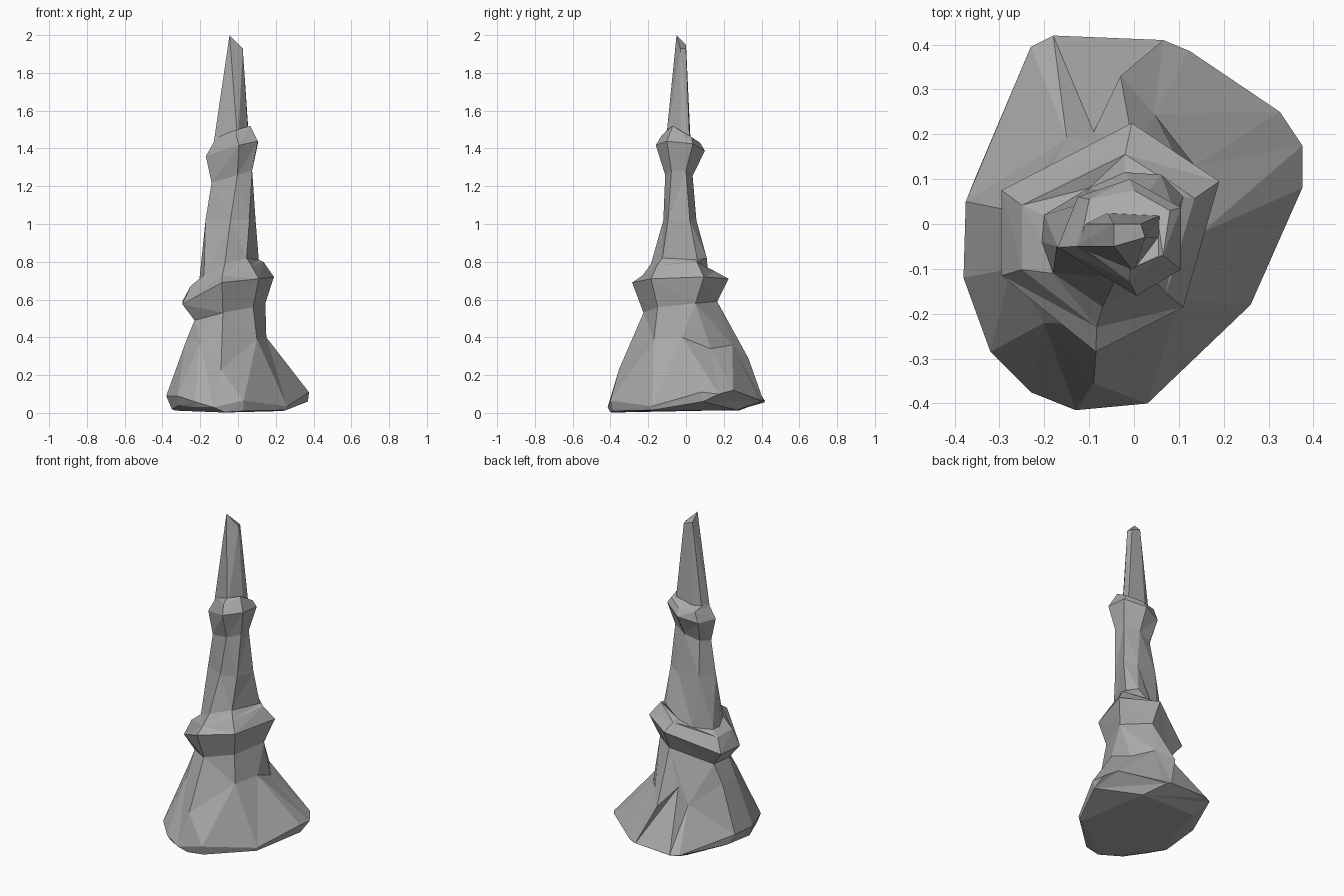
import bpy, bmesh
from math import atan2, tau
from mathutils import Vector

cube = bpy.data.objects.get("Cube")
if cube:
    bpy.data.objects.remove(cube, do_unlink=True)

stone = bpy.data.materials.new("grey_stone")
stone.use_nodes = True
grey = (0.4, 0.4, 0.4, 1)
stone.diffuse_color = grey
bsdf = stone.node_tree.nodes["Principled BSDF"]
bsdf.inputs["Base Color"].default_value = grey
bsdf.inputs["Roughness"].default_value = 0.9


def fit(outline, left, right, front, back, height, tilt=0, lean=0):
    """Stretch an outline into a rectangle, tilt it along x and lean it along y."""
    xs, ys = [p[0] for p in outline], [p[1] for p in outline]
    ring = []
    for p in outline:
        x = left + (right - left) * (p[0] - min(xs)) / (max(xs) - min(xs))
        y = front + (back - front) * (p[1] - min(ys)) / (max(ys) - min(ys))
        ring.append((x, y, height + tilt * x + lean * y))
    return ring


def angles(ring):
    """Unwrapped angles of a counter-clockwise ring about its centre."""
    mid = sum((v.co for v in ring), Vector()) / len(ring)
    result = [atan2(v.co.y - mid.y, v.co.x - mid.x) for v in ring]
    for i in range(1, len(result)):
        while result[i] < result[i - 1]:
            result[i] += tau
    return result


def bridge(bm, low, high):
    """Join two rings of any point count with triangles, by angle."""
    a = angles(low)
    gap = lambda t: abs((t - a[0] + tau / 2) % tau - tau / 2)
    hi_angles = angles(high)
    start = min(range(len(high)), key=lambda k: gap(hi_angles[k]))
    high = high[start:] + high[:start]
    b = angles(high)
    shift = round((a[0] - b[0]) / tau) * tau
    b = [t + shift for t in b]
    a.append(a[0] + tau)
    b.append(b[0] + tau)
    i = j = 0
    while i < len(low) or j < len(high):
        p, q = low[i % len(low)], high[j % len(high)]
        if j == len(high) or (i < len(low) and a[i + 1] <= b[j + 1]):
            i += 1
            bm.faces.new((p, low[i % len(low)], q))
        else:
            j += 1
            bm.faces.new((p, high[j % len(high)], q))


def loft(name, rings):
    bm = bmesh.new()
    loops = [[bm.verts.new(p) for p in ring] for ring in rings]
    for low, high in zip(loops, loops[1:]):
        bridge(bm, low, high)
    bm.faces.new(loops[0][::-1])
    bm.faces.new(loops[-1])
    bmesh.ops.recalc_face_normals(bm, faces=bm.faces[:])
    mesh = bpy.data.meshes.new(name)
    bm.to_mesh(mesh)
    bm.free()
    mesh.materials.append(stone)
    obj = bpy.data.objects.new(name, mesh)
    bpy.context.collection.objects.link(obj)


# Flat sole and the edge of the underside around it
sole = [(-.33, -.13, .012), (-.07, -.39, .002), (.24, -.17, .01), (.16, .27, .015), (-.2, .28, .012)]
underside = [(-.35, -.13, .02), (-.31, -.26, .04), (-.22, -.36, .03), (-.07, -.4, .004),
             (.03, -.385, .01), (.255, -.178, .015), (.37, .09, .06), (.09, .395, .06),
             (-.18, .415, .055), (-.227, .39, .055), (-.355, .1, .05)]

# Widest edge of the foot
foot = [(-.38, -.12, .09), (-.32, -.285, .09), (-.23, -.375, .06), (-.13, -.415, .03),
        (.03, -.4, .065), (.26, -.18, .035), (.375, .08, .11), (.375, .175, .1),
        (.325, .25, .12), (.125, .385, .07), (.065, .41, .065), (-.18, .42, .06),
        (-.23, .395, .06), (-.375, .05, .1)]

# Lumpy skirt: a front ridge, a spur at the back and a crevice on each side of it
skirt = [(-.275, -.1, .38), (-.2, -.22, .38), (-.09, -.355, .23), (.1, -.17, .39),
         (.15, -.02, .4), (.135, .13, .34), (.045, .245, .36), (-.03, .33, .29),
         (-.09, .205, .38), (-.15, .19, .28), (-.275, .03, .38)]
waist = [(-.23, -.1, .49), (-.08, -.225, .53), (.08, -.15, .56),
         (.145, .05, .58), (0, .165, .59), (-.225, .045, .5)]

# Outlines of the two collars
wide = [(-.295, -.115, .575), (-.085, -.285, .69), (.11, -.185, .71),
        (.19, .095, .72), (-.005, .225, .71), (-.295, .075, .59)]
narrow = [(-.17, -.05), (.005, -.16), (.105, -.1), (.105, .04), (-.01, .105), (-.125, .065)]

# Where the shaft grows out of the lower collar, lower at the back
root = [(-.205, -.04, .7), (-.18, -.11, .73), (-.07, -.185, .79), (.045, -.125, .82),
        (.11, .06, .81), (.06, .11, .82), (-.02, .115, .76), (-.1, .08, .71), (-.2, .02, .7)]

loft("lower_rock", [
    sole,
    underside,
    foot,
    skirt,
    waist,
    wide,
    fit(wide, -.25, .135, -.23, .155, .755, .33),
    root,
])

# Shaft and upper collar with one raised corner
middle = [(-.172, -.05, 1.02), (-.04, -.12, 1.02), (.06, -.095, 1.02),
          (.093, .02, 1.02), (.02, .055, 1.02), (-.12, .045, 1.02)]
collar_top = [(-.13, -.05, 1.43), (-.01, -.128, 1.47), (.065, -.07, 1.52),
              (.08, .03, 1.46), (0, .075, 1.43), (-.1, .055, 1.425)]
loft("shaft", [
    root,
    middle,
    fit(narrow, -.14, .075, -.11, .035, 1.26, .3),
    fit(narrow, -.17, .105, -.16, .1, 1.4, .27, -.1),
    collar_top,
    fit(narrow, -.12, .055, -.1, .025, 1.465, .2, -.35),
])

# Spire with a slanted, broken tip
spire_base = [(-.13, -.05, 1.42), (0, -.108, 1.42), (.058, -.03, 1.42),
              (.06, .02, 1.42), (-.06, .025, 1.42), (-.11, 0, 1.42)]
tip = [(-.045, -.05, 2), (.025, -.03, 1.93), (.015, 0, 1.93), (-.045, 0, 1.95)]
loft("spire", [spire_base, tip])
